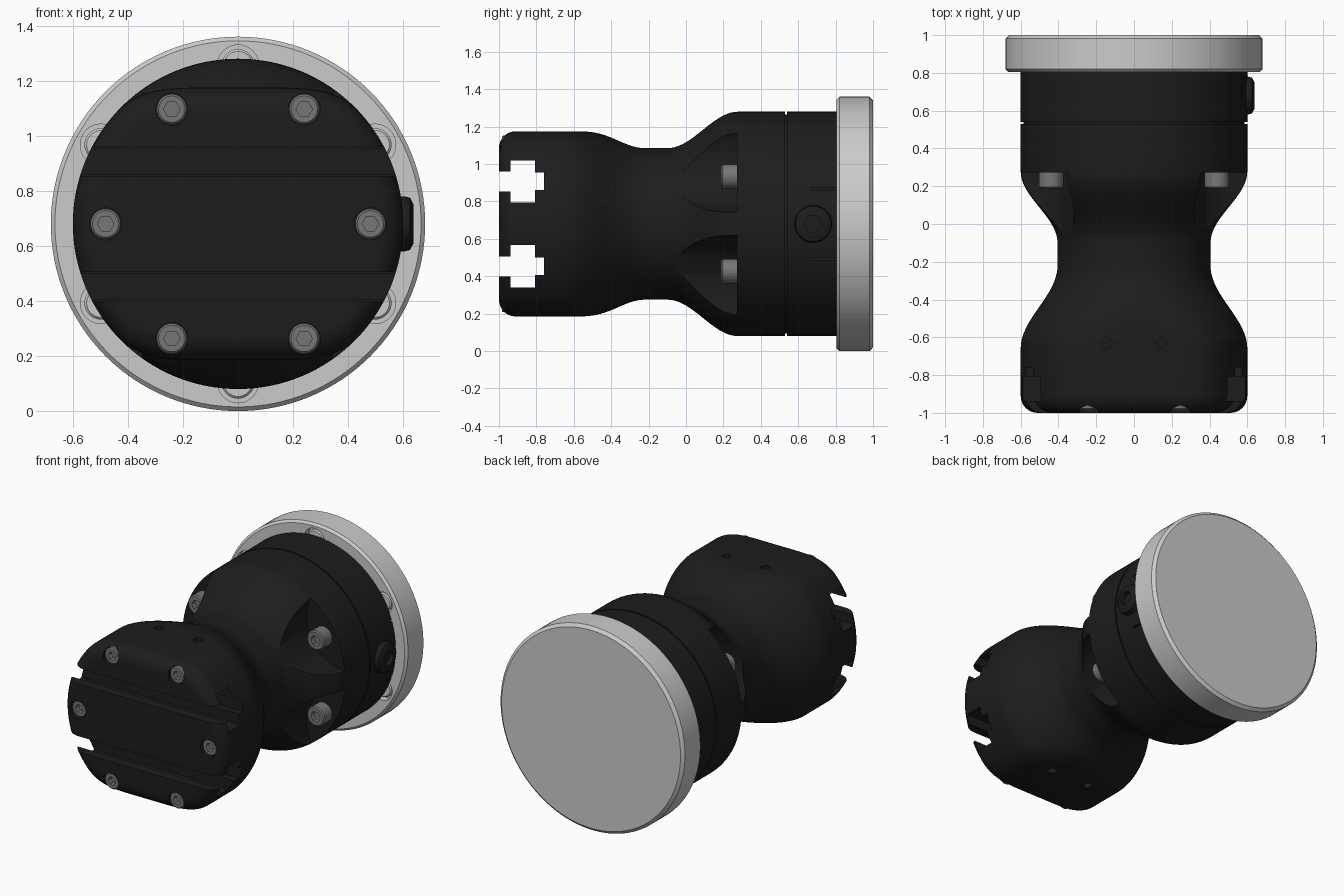
import bpy, bmesh
from math import sin, cos, pi, radians
from mathutils import Matrix

if "Cube" in bpy.data.objects:
    bpy.data.objects.remove(bpy.data.objects["Cube"])

ZC = 0.68  # height of the long axis


def material(name, v):
    m = bpy.data.materials.new(name)
    m.diffuse_color = (v, v, v, 1)
    m.use_nodes = True
    m.node_tree.nodes["Principled BSDF"].inputs["Base Color"].default_value = m.diffuse_color
    return m


black = material("black_finish", 0.012)
steel = material("steel", 0.18)


def add_object(name, bm, loc=(0, 0, 0), rot=(0, 0, 0), mat=None):
    bmesh.ops.recalc_face_normals(bm, faces=bm.faces[:])
    me = bpy.data.meshes.new(name)
    bm.to_mesh(me)
    bm.free()
    ob = bpy.data.objects.new(name, me)
    bpy.context.collection.objects.link(ob)
    ob.location = (loc[0], loc[1], loc[2] + ZC)
    ob.rotation_euler = rot
    if mat:
        me.materials.append(mat)
    return ob


def soft_min(a, b, k=0.09):
    h = max(k - abs(a - b), 0) / k
    return min(a, b) - h * h * k / 4


def loft(name, rings, n=48, **kw):
    """Rings along y: (y, radius) or (y, radius, flat half-height)."""
    bm = bmesh.new()
    loops = []
    for y, r, *flat in rings:
        loop = []
        for i in range(n):
            t = 2 * pi * i / n
            x, z = r * cos(t), r * sin(t)
            if flat:
                z = soft_min(abs(z), flat[0]) * (1 if z > 0 else -1)
            loop.append(bm.verts.new((x, y, z)))
        loops.append(loop)
    for a, b in zip(loops, loops[1:]):
        for i in range(n):
            j = (i + 1) % n
            bm.faces.new((a[i], a[j], b[j], b[i]))
    bm.faces.new(loops[0])
    bm.faces.new(loops[-1][::-1])
    return add_object(name, bm, **kw)


def prism(name, pts, x0, x1, **kw):
    """Extrude a (y, z) outline along x."""
    bm = bmesh.new()
    f = bm.faces.new([bm.verts.new((x0, y, z)) for y, z in pts])
    ext = bmesh.ops.extrude_face_region(bm, geom=[f])["geom"]
    bmesh.ops.translate(bm, vec=(x1 - x0, 0, 0),
                        verts=[v for v in ext if isinstance(v, bmesh.types.BMVert)])
    return add_object(name, bm, **kw)


def select(obs):
    bpy.ops.object.select_all(action='DESELECT')
    for o in obs:
        o.select_set(True)
    bpy.context.view_layer.objects.active = obs[0]


def cut(ob, cutters):
    select(cutters)
    if len(cutters) > 1:
        bpy.ops.object.join()
    cutter = cutters[0]
    cutter.hide_render = True
    mod = ob.modifiers.new("cut", 'BOOLEAN')
    mod.operation, mod.solver, mod.object = 'DIFFERENCE', 'EXACT', cutter
    select([ob])
    bpy.ops.object.modifier_apply(modifier="cut")
    bpy.data.objects.remove(cutter)


def smooth(ob):
    select([ob])
    bpy.ops.object.shade_smooth_by_angle(angle=radians(30))


def polar(r, deg, y):
    return (r * cos(radians(deg)), y, r * sin(radians(deg)))


# Body: waisted turned shape whose head is flattened top and bottom
def flat_ring(y, r, inset=0):
    return (y, r - inset, 0.495 - inset)


rings = [flat_ring(-1 + 0.09 * (1 - cos(a)), 0.6, 0.09 * (1 - sin(a)))
         for a in [i * pi / 16 for i in range(9)]]
rings += [flat_ring(-0.66 + 0.44 * i / 20, 0.6 - 0.195 * (1 - cos(pi * i / 20)) / 2)
          for i in range(21)]
rings += [(-0.1 + 0.38 * i / 18, 0.405 + 0.195 * (1 - cos(pi * i / 18)) / 2)
          for i in range(19)]
rings += [(0.53, 0.6), (0.53, 0.585), (0.54, 0.585), (0.54, 0.6), (0.808, 0.6)]
body = loft("body", rings, n=128, mat=black)

cutters = []
# Stepped slots across the front face
half = [(-1.1, 0.053), (-0.937, 0.053), (-0.937, 0.113), (-0.808, 0.113),
        (-0.808, 0.047), (-0.76, 0.047)]
outline = half + [(y, -z) for y, z in reversed(half)]
for s in (-1, 1):
    cutters.append(prism("slot_cutter", outline, -0.8, 0.8, loc=(0, 0, s * 0.227)))
    # Thin relief slits beside the side plug
    cutters.append(prism("slit_cutter", [(0.67, -0.005), (0.9, -0.005), (0.9, 0.005), (0.67, 0.005)],
                         0.53, 0.7, loc=(0, 0, s * 0.187)))
    # Small holes on the flats
    for x in (-0.145, 0.145):
        cutters.append(loft("pin_hole_cutter", [(-0.03, 0.028), (0.05, 0.028)], 24,
                            loc=(x, -0.63, s * 0.495), rot=(pi / 2, 0, 0)))
# Scooped screw pockets behind the waist
POCKETS = (30, 150, 210, 330)
for a in POCKETS:
    cutters.append(loft("pocket_cutter", [(-0.12, 0.285), (0.272, 0.285)], 96,
                        loc=polar(0.695, a, 0)))
# Counterbores for front screws
for a in range(0, 360, 60):
    cutters.append(loft("bore_cutter", [(-1.1, 0.058), (-0.91, 0.058)], 40,
                        loc=polar(0.481, a, 0)))
cut(body, cutters)
smooth(body)

# Socket screws
screw = loft("front_screw", [(0, 0.048), (0.007, 0.055), (0.085, 0.055)], 40, mat=steel)
cut(screw, [loft("hex_cutter", [(-0.1, 0.03), (0.035, 0.03)], 6)])
smooth(screw)


def place_screw(name, loc, scale=1):
    ob = screw.copy()
    ob.name = name
    ob.location = (loc[0], loc[1], loc[2] + ZC)
    ob.scale = (scale, 1, scale)
    bpy.context.collection.objects.link(ob)


for a in range(0, 360, 60):
    place_screw("front_screw", polar(0.481, a, -0.985))
for a in POCKETS:
    place_screw("pocket_screw", polar(0.507, a, 0.188), 1.18)
bpy.data.objects.remove(screw)

# Rear disc with six shallow bores
disc = loft("rear_disc", [(0.805, 0.665), (0.82, 0.68), (0.982, 0.68), (1, 0.66)], n=128)
cut(disc, [loft("disc_bore_cutter", [(0.7, 0.075), (0.85, 0.075)], 40,
                loc=polar(0.575, a, 0)) for a in range(30, 390, 60)])
smooth(disc)
for a in range(30, 390, 60):
    smooth(loft("disc_insert", [(0.815, 0.052), (0.823, 0.06), (0.86, 0.06)], 40,
                loc=polar(0.575, a, 0)))

# Side plug with a recessed centre
plug = loft("side_plug", [(-0.638, 0.07), (-0.625, 0.095), (-0.605, 0.1), (-0.55, 0.1)], 48,
            loc=(0, 0.68, 0), rot=(0, 0, pi / 2), mat=black)
cut(plug, [loft("plug_cutter", [(-0.7, 0.045), (-0.61, 0.045)], 32,
                loc=(0, 0.68, 0), rot=(0, 0, pi / 2))])
smooth(plug)
